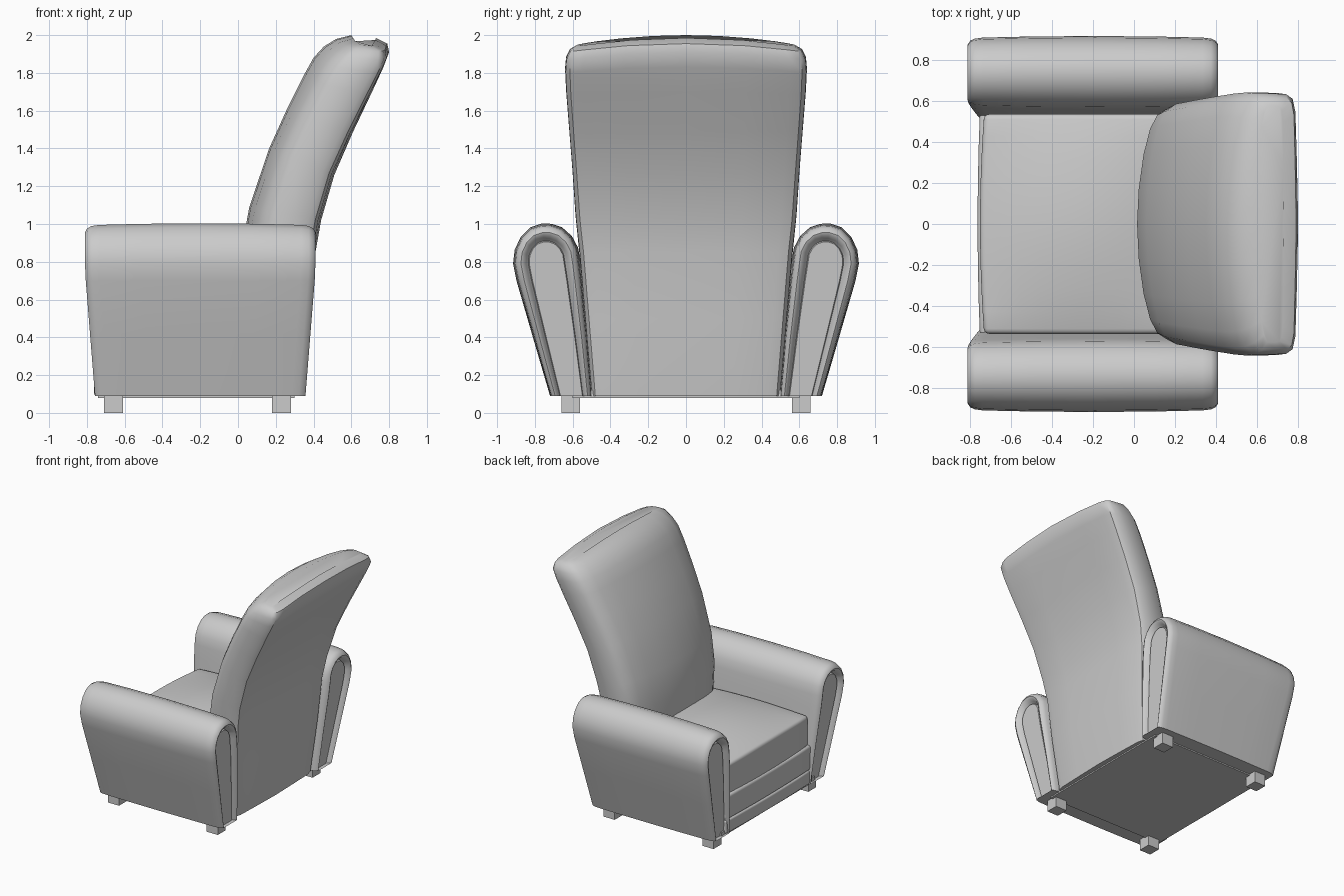
import bpy, bmesh, math

if "Cube" in bpy.data.objects:
    bpy.data.objects.remove(bpy.data.objects["Cube"])


def finish(name, bm, mirror=False):
    bmesh.ops.recalc_face_normals(bm, faces=bm.faces)
    me = bpy.data.meshes.new(name)
    bm.to_mesh(me)
    bm.free()
    ob = bpy.data.objects.new(name, me)
    bpy.context.collection.objects.link(ob)
    if mirror:
        m = ob.modifiers.new("Mirror", 'MIRROR')
        m.use_axis = (False, True, False)
    return ob


def loft(name, rings, mirror=False):
    bm = bmesh.new()
    rows = [[bm.verts.new(p) for p in r] for r in rings]
    n = len(rows[0])
    for a, b in zip(rows, rows[1:]):
        for i in range(n):
            j = (i + 1) % n
            bm.faces.new((a[i], a[j], b[j], b[i]))
    bm.faces.new(rows[0])
    bm.faces.new(rows[-1])
    return finish(name, bm, mirror)


def box(name, lo, hi, bevel=0.0, crown=0.0, bulge=0.0, cuts=0, mirror=False):
    bm = bmesh.new()
    bmesh.ops.create_cube(bm, size=2)
    if cuts:
        bmesh.ops.subdivide_edges(bm, edges=bm.edges[:], cuts=cuts, use_grid_fill=True)
    for v in bm.verts:
        x, y, z = v.co
        hump = math.cos(x * 1.3) * math.cos(y * 1.3)
        p = [(a + b) / 2 + c * (b - a) / 2 for a, b, c in zip(lo, hi, (x, y, z))]
        p[2] += crown * hump * max(z, 0)
        p[0] -= bulge * (1 - y * y) * max(-x, 0)
        v.co = p
    if bevel:
        edges = [e for e in bm.edges if e.calc_face_angle(0) > 0.8]
        bmesh.ops.bevel(bm, geom=edges, offset=bevel, segments=3, profile=0.5,
                        affect='EDGES', clamp_overlap=True)
    return finish(name, bm, mirror)


# Backrest: tilted cross-sections (front x, z, rear x, z, half width)
spine = [(.03, .09, .34, .09, .50), (.02, .50, .385, .50, .535),
         (.015, .85, .41, .85, .565), (.06, 1.09, .44, 1.02, .585),
         (.165, 1.40, .51, 1.26, .603), (.26, 1.61, .61, 1.49, .62),
         (.35, 1.79, .71, 1.70, .635), (.40, 1.88, .77, 1.83, .64),
         (.455, 1.94, .80, 1.91, .635), (.52, 1.98, .79, 1.955, .615),
         (.60, 2.0, .73, 1.985, .575)]
half = [(0, 0), (.02, .3), (.08, .6), (.16, .82), (.25, .94), (.38, 1), (.65, 1),
        (.83, .995), (.92, .96), (.96, .86), (.98, .5), (1, 0)]
section = half + [(u, -v) for u, v in half[-2:0:-1]]
rings = []
for k, (xf, zf, xb, zb, w) in enumerate(spine):
    drop = 0.045 * max(0, min(1, (k - 4) / 4))
    rings.append([(xf + (xb - xf) * u, v * w, zf + (zb - zf) * u - drop * v * v)
                  for u, v in section])
loft("backrest", rings)

# Armrests: leaning arched profile (y, z) swept along x with a rolled rim and end panel
arch = [(.50, .09), (.525, .4), (.555, .7), (.567, .80), (.578, .87), (.61, .93),
        (.66, .975), (.71, .992), (.76, .995), (.82, .975), (.87, .925), (.90, .86),
        (.908, .79), (.89, .70), (.81, .42), (.715, .09)]
ends = [(.03, .46), (.045, .43), (.03, .36), (.006, .28), (0, .20), (.012, .09),
        (.035, .03), (.075, 0)]


def arm_ring(side, inset, t):
    ring = []
    for y, z in arch:
        zc = min(z, .80)
        yc = .605 + .135 * (zc - .09) / .71
        length = .55 + .06 * min(z / .75, 1) - inset
        ring.append((-.2 + side * length, y + (yc - y) * t, z + (zc - z) * t))
    return ring


rings = [arm_ring(-1, d, t) for d, t in ends]
rings += [arm_ring(s, d, t) for s, d, t in ((-1, .3, -.03), (1, .6, -.045), (1, .3, -.03))]
rings += [arm_ring(1, d, t) for d, t in reversed(ends)]
loft("armrest", rings, mirror=True)

# Seat cushion, front rails and underframe
box("seat_cushion", (-.73, -.535, .38), (.20, .535, .63), .055, .085, .02, cuts=9)
box("upper_front_rail", (-.75, -.56, .20), (.2, .56, .40), .02, 0, .012, cuts=5)
box("lower_front_rail", (-.75, -.56, .09), (.2, .56, .20), .015, 0, .012, cuts=5)
box("underframe", (-.74, -.60, .08), (.30, .60, .12))

# Feet
for label, x in (("front", -.66), ("rear", .23)):
    box(label + "_foot", (x - .05, .56, 0), (x + .05, .66, .10), mirror=True)

# Smooth shading with crisp creases
for ob in bpy.context.collection.objects:
    ob.select_set(True)
    bpy.context.view_layer.objects.active = ob
bpy.ops.object.shade_smooth_by_angle(angle=math.radians(40))
